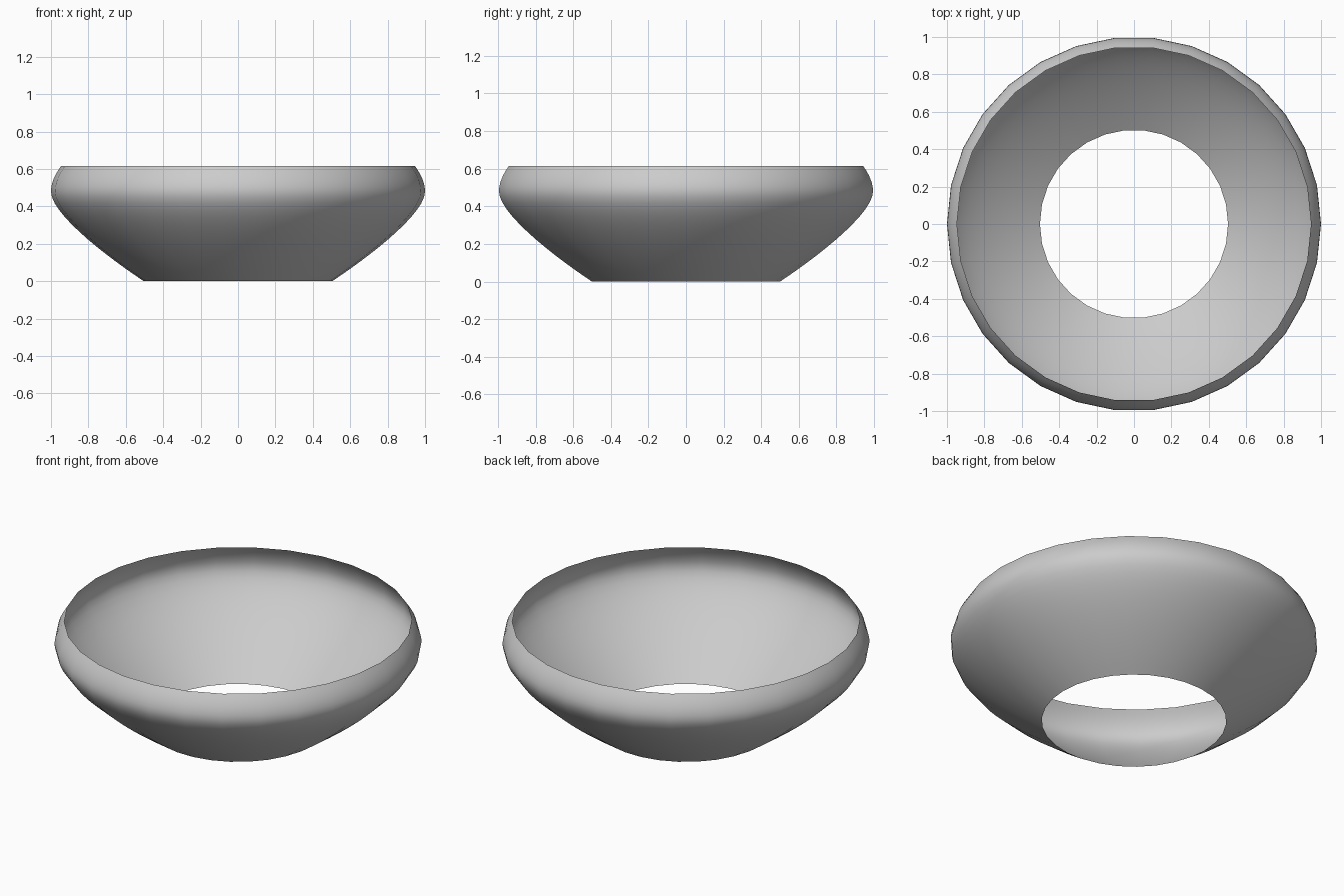
import bpy, bmesh, math
from mathutils import Vector
from mathutils.geometry import interpolate_bezier

if "Cube" in bpy.data.objects:
    bpy.data.objects.remove(bpy.data.objects["Cube"])

SIDES = 30

# Bowl profile as (radius, height): flaring wall, then inward-curling rim
def curve(points, count):
    return interpolate_bezier(*[Vector((r, 0, z)) for r, z in points], count)

wall = curve([(0.503, 0), (0.70, 0.13), (1.0, 0.36), (1.0, 0.48)], 14)
rim = curve([(1.0, 0.48), (1.0, 0.53), (0.975, 0.575), (0.947, 0.615)], 7)
profile = wall + rim[1:]

# Revolve the profile into a thin open shell, open at top and bottom
bm = bmesh.new()
rings = []
for p in profile:
    rings.append([bm.verts.new((p.x * math.cos(a), p.x * math.sin(a), p.z))
                  for a in (2 * math.pi * i / SIDES for i in range(SIDES))])
for low, high in zip(rings, rings[1:]):
    for i in range(SIDES):
        j = (i + 1) % SIDES
        bm.faces.new((low[i], low[j], high[j], high[i])).smooth = True

mesh = bpy.data.meshes.new("bowl")
bm.to_mesh(mesh)
bm.free()
bpy.context.collection.objects.link(bpy.data.objects.new("bowl", mesh))
